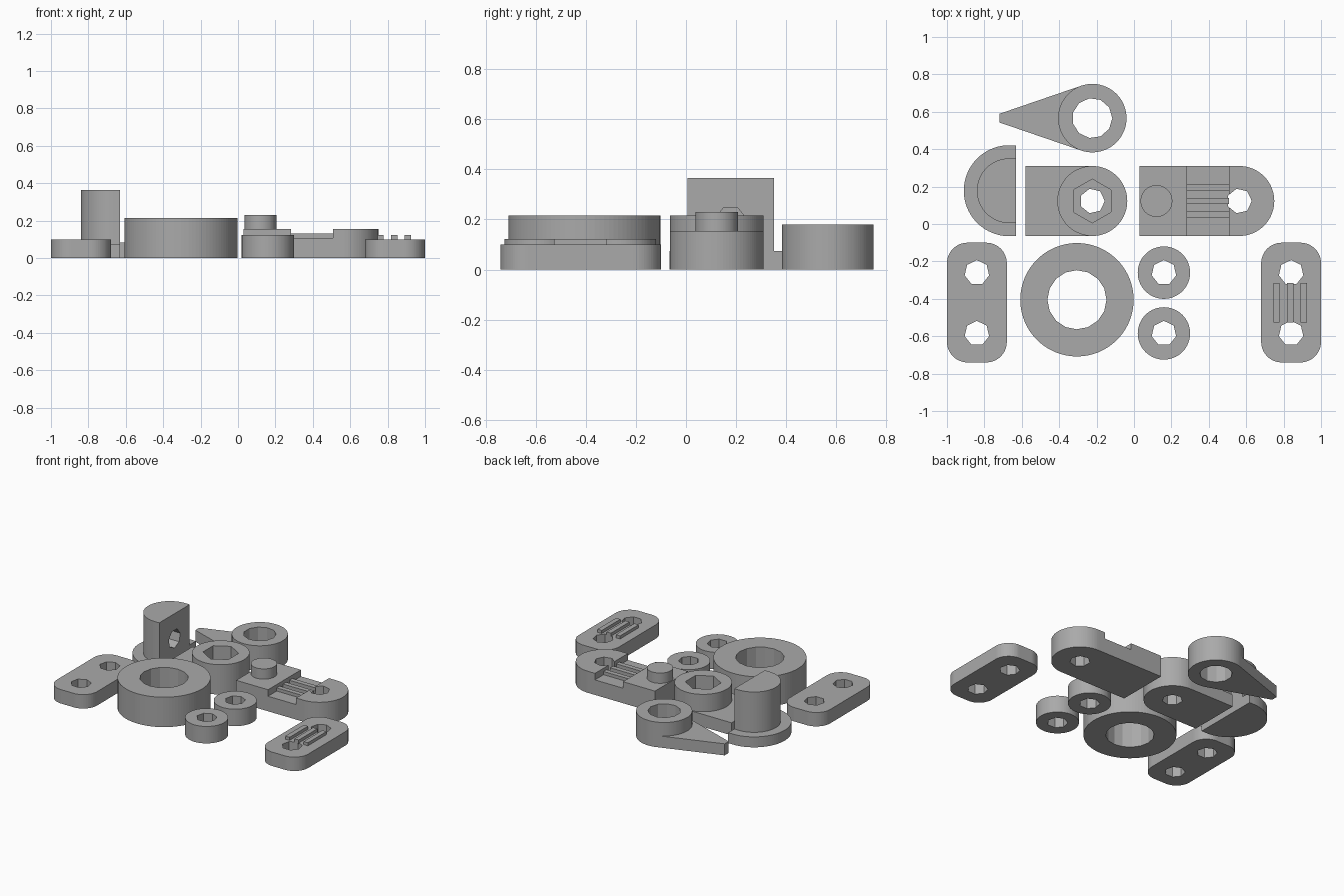
import bpy, bmesh
from math import pi, cos, sin, acos, atan2, hypot
from mathutils import Matrix

if "Cube" in bpy.data.objects:
    bpy.data.objects.remove(bpy.data.objects["Cube"], do_unlink=True)

grey = bpy.data.materials.new("plain grey")
grey.use_nodes = True
grey.diffuse_color = (0.4, 0.4, 0.4, 1)
grey.node_tree.nodes["Principled BSDF"].inputs["Base Color"].default_value = (0.4, 0.4, 0.4, 1)

UP = pi / 2
HOLE = 0.067


# Outlines
def arc(x, y, r, a0, a1, n):
    return [(x + r * cos(a0 + (a1 - a0) * i / n), y + r * sin(a0 + (a1 - a0) * i / n))
            for i in range(n + 1)]


def circle(x, y, r, n=96, start=0.0):
    return arc(x, y, r, start, start + 2 * pi, n)[:-1]


def rect(x0, x1, y0, y1):
    return [(x0, y0), (x1, y0), (x1, y1), (x0, y1)]


def rounded_rect(x0, x1, y0, y1, r):
    corners = [(x1 - r, y1 - r), (x0 + r, y1 - r), (x0 + r, y0 + r), (x1 - r, y0 + r)]
    return [p for i, (x, y) in enumerate(corners) for p in arc(x, y, r, i * UP, (i + 1) * UP, 16)]


def round_end(x_flat, x, y, r):
    """Flat end at x_flat, half circle of radius r towards +x."""
    return [(x_flat, y + r), (x_flat, y - r)] + arc(x, y, r, -UP, UP, 48)


# Solids
def prism(name, outline, z0, z1):
    bm = bmesh.new()
    base = bm.faces.new([bm.verts.new((x, y, z0)) for x, y in outline])
    top = bmesh.ops.extrude_face_region(bm, geom=[base])["geom"]
    bmesh.ops.translate(bm, vec=(0, 0, z1 - z0),
                        verts=[g for g in top if isinstance(g, bmesh.types.BMVert)])
    bmesh.ops.recalc_face_normals(bm, faces=bm.faces)
    mesh = bpy.data.meshes.new(name)
    bm.to_mesh(mesh)
    bm.free()
    mesh.materials.append(grey)
    ob = bpy.data.objects.new(name, mesh)
    bpy.context.collection.objects.link(ob)
    return ob


def combine(ob, tool, operation):
    """Apply a boolean and discard the tool."""
    mod = ob.modifiers.new("combine", "BOOLEAN")
    mod.object, mod.operation, mod.solver = tool, operation, "EXACT"
    bpy.context.view_layer.update()
    result = bpy.data.meshes.new_from_object(ob.evaluated_get(bpy.context.evaluated_depsgraph_get()))
    ob.modifiers.clear()
    ob.data = result
    bpy.data.objects.remove(tool, do_unlink=True)


def add(ob, outline, z0, z1):
    combine(ob, prism("tool", outline, z0, z1), "UNION")


def cut(ob, outline, z0=-0.1, z1=0.5):
    combine(ob, prism("tool", outline, z0, z1), "DIFFERENCE")


# Two end plates with a pair of holes
def end_plate(name, x):
    plate = prism(name, rounded_rect(x - 0.16, x + 0.16, -0.74, -0.10, 0.11), 0, 0.10)
    for y in (-0.26, -0.585):
        cut(plate, circle(x, y, HOLE, 7, UP))
    return plate


end_plate("right_end_plate", -0.84)
end_plate("left_end_plate", 0.84)
for i in range(3):
    x = 0.762 + 0.073 * i
    prism(f"plate_rib_{i + 1}", rect(x - 0.017, x + 0.017, -0.527, -0.315), 0.095, 0.122)

# Large ring
ring = prism("large_ring", circle(-0.305, -0.405, 0.303), 0, 0.215)
cut(ring, circle(-0.305, -0.405, 0.158, 16))

# Small washers
for name, y in (("back_washer", -0.26), ("front_washer", -0.585)):
    washer = prism(name, circle(0.16, y, 0.14), 0, 0.122)
    cut(washer, circle(0.16, y, HOLE, 7, UP))

# Half-round post on a half-round base, with a blind sideways hole
def half_round(r):
    return [(-0.63, 0.178 - r)] + arc(-0.667, 0.178, r, 3 * UP, UP, 48) + [(-0.63, 0.178 + r)]


post = prism("half_round_post", half_round(0.243), 0, 0.075)
add(post, half_round(0.173), 0.04, 0.365)
bore = prism("bore", circle(0, 0, HOLE, 7, 0), -0.14, 0.1)
bore.data.transform(Matrix.Translation((-0.63, 0.178, 0.185)) @ Matrix.Rotation(UP, 4, "Y")
                    @ Matrix.Rotation(0, 4, "Z") @ Matrix.Rotation(0, 4, "X"))
combine(post, bore, "DIFFERENCE")

# Pointer: ring with an arm whose sides are tangent to it
px, py, pr, tip_x, tip_w = -0.223, 0.566, 0.183, -0.72, 0.023
dx, dy = tip_x - px, tip_w
tangent = atan2(dy, dx) - acos(pr / hypot(dx, dy))
tx, ty = pr * cos(tangent), pr * sin(tangent)
pointer = prism("pointer", circle(px, py, pr), 0, 0.18)
add(pointer, [(tip_x, py + tip_w), (tip_x, py - tip_w), (px + tx, py - ty),
              (px, py), (px + tx, py + ty)], 0, 0.083)
cut(pointer, circle(px, py, 0.107, 11))

# Nut holder: boss with a hexagonal pocket on a low tab
nx, ny, nr = -0.223, 0.123, 0.187
holder = prism("nut_holder", round_end(-0.58, nx, ny, nr), 0, 0.09)
add(holder, circle(nx, ny, nr), 0, 0.215)
cut(holder, circle(nx, ny, 0.117, 6, UP), 0.11, 0.5)
cut(holder, circle(nx, ny, HOLE, 7))

# Stepped bracket with knob, recess and ribs
bx = 0.563
bracket = prism("stepped_bracket", round_end(0.03, bx, ny, nr), 0, 0.155)
cut(bracket, rect(0.284, 0.507, -0.2, 0.5), 0.108, 0.5)
cut(bracket, circle(bx, ny, HOLE, 7))
prism("bracket_knob", circle(0.12, ny, 0.085), 0.15, 0.229)
for i in (-1, 0, 1):
    y = ny + 0.072 * i
    prism(f"bracket_rib_{i + 2}", rect(0.284, 0.507, y - 0.017, y + 0.017), 0.1, 0.131)
